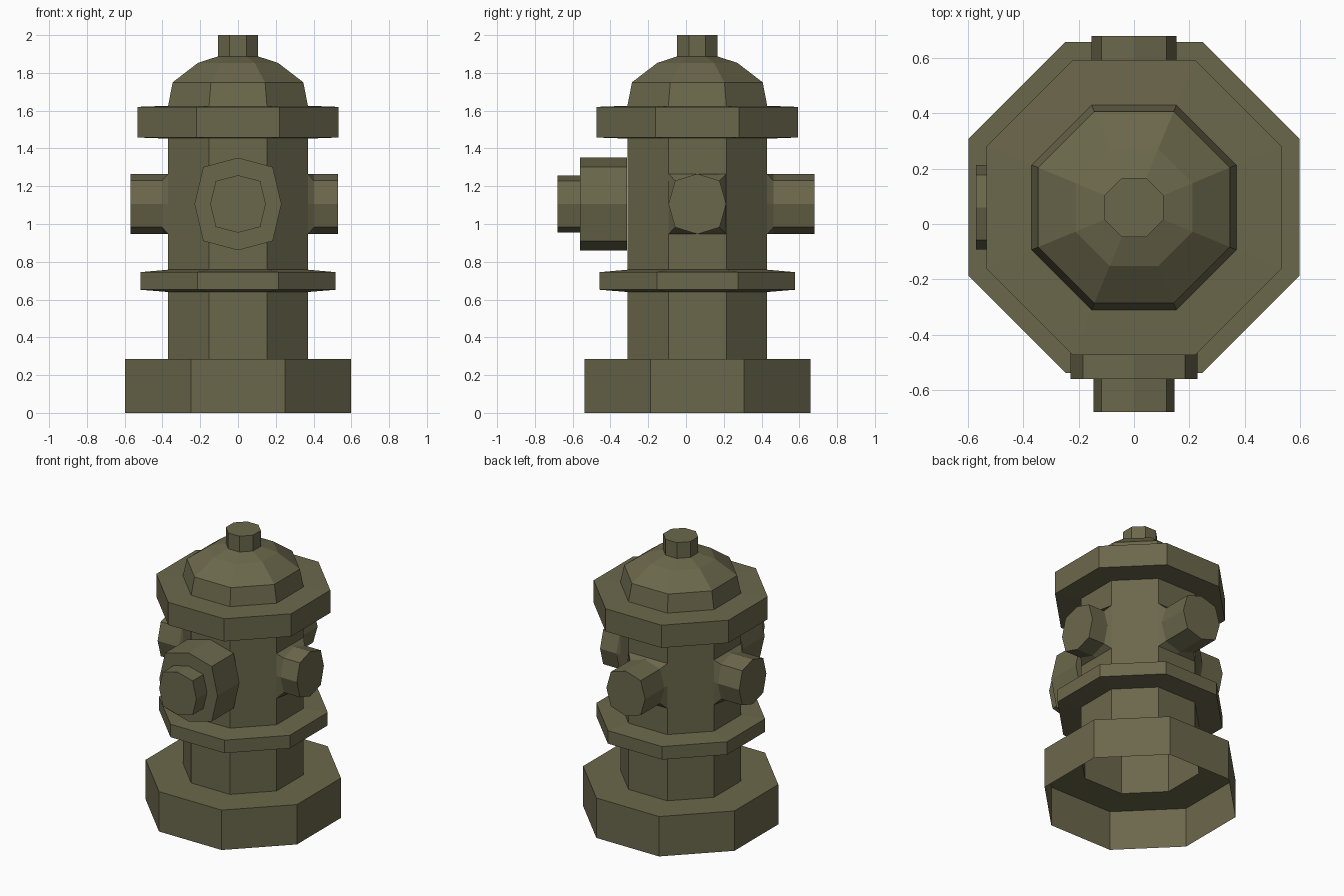
import bpy, math
from mathutils import Vector

if "Cube" in bpy.data.objects:
    bpy.data.objects.remove(bpy.data.objects["Cube"])

AXIS_Y = 0.06      # the barrel stands slightly behind the origin
OUTLET_Z = 1.106
R = 0.37           # barrel radius, measured to its flat sides

olive = bpy.data.materials.new("olive_paint")
olive.diffuse_color = (0.148, 0.137, 0.072, 1)
olive.use_nodes = True
olive.node_tree.nodes["Principled BSDF"].inputs["Base Color"].default_value = olive.diffuse_color


def skin(name, rings, cap_start=False, cap_end=False):
    """Join a stack of eight-point rings into one flat-shaded object."""
    n = 8
    verts = [p for ring in rings for p in ring]
    faces = [(i * n + j, i * n + (j + 1) % n, (i + 1) * n + (j + 1) % n, (i + 1) * n + j)
             for i in range(len(rings) - 1) for j in range(n)]
    if cap_start:
        faces.append(tuple(reversed(range(n))))
    if cap_end:
        faces.append(tuple(range(len(verts) - n, len(verts))))
    mesh = bpy.data.meshes.new(name)
    mesh.from_pydata(verts, [], faces)
    mesh.materials.append(olive)
    obj = bpy.data.objects.new(name, mesh)
    bpy.context.collection.objects.link(obj)
    return obj


def lathe(name, profile, cap_end=False):
    """Octagonal turning; profile is (flat-side radius, height) going up."""
    k = 1 / math.cos(math.pi / 8)
    rings = [[(r * k * math.cos((j + 0.5) * math.pi / 4),
               AXIS_Y + r * k * math.sin((j + 0.5) * math.pi / 4), z)
              for j in range(8)] for r, z in profile]
    return skin(name, rings, cap_end=cap_end)


def outlet(name, angle, sections, cap_start=False):
    """Sideways nozzle; sections are (distance, half width, half height, corner factor)."""
    a = math.radians(angle)
    out = Vector((math.cos(a), math.sin(a), 0))
    side = Vector((-math.sin(a), math.cos(a), 0))
    up = Vector((0, 0, 1))
    centre = Vector((0, AXIS_Y, OUTLET_Z))
    rings = []
    for dist, w, h, corner in sections:
        ring = []
        for j in range(8):
            c = round(math.cos(j * math.pi / 4))
            s = round(math.sin(j * math.pi / 4))
            f = corner if j % 2 else 1
            ring.append(centre + out * dist + side * (w * c * f) + up * (h * s * f))
        rings.append(ring)
    return skin(name, rings, cap_start, True)


# Upright body, open underneath
lathe("base_skirt", [(0.598, 0), (0.598, 0.285), (R, 0.285)])
lathe("lower_barrel", [(R, 0.285), (R, 0.64)])
lathe("collar", [(R, 0.64), (0.517, 0.652), (0.517, 0.745), (R, 0.758)])
lathe("upper_barrel", [(R, 0.758), (R, 1.452)])
lathe("top_flange", [(R, 1.452), (0.533, 1.458), (0.533, 1.62), (R, 1.626)])
lathe("dome", [(R, 1.626), (0.346, 1.75), (0.212, 1.853), (0.107, 1.887)])
lathe("top_nut", [(0.107, 1.887), (0.107, 2.0)], cap_end=True)

# Large front outlet with its smaller cap
outlet("front_outlet", -90, [(0.372, 0.23, 0.245, 0.8), (0.62, 0.23, 0.245, 0.8),
                             (0.62, 0.147, 0.152, 0.8), (0.74, 0.147, 0.152, 0.8)], True)

# Three small outlets flaring out of the barrel flats
for name, angle, reach in (("right_outlet", 0, 0.53), ("back_outlet", 90, 0.62),
                           ("left_outlet", 180, 0.57)):
    outlet(name, angle, [(R, 0.153, 0.16, 1.0), (0.402, 0.153, 0.16, 0.77),
                         (reach, 0.153, 0.16, 0.77)])
